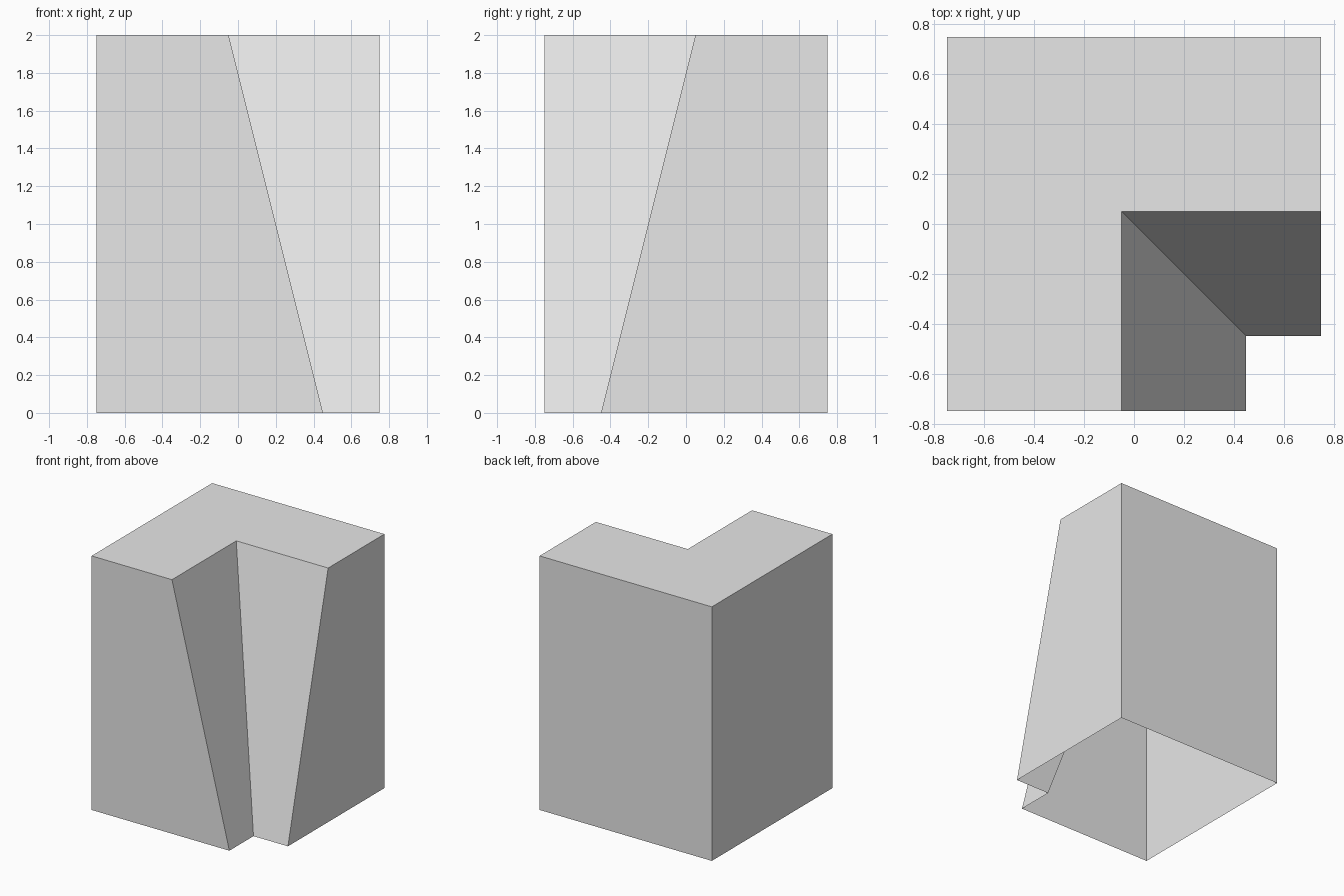
import bpy
import bmesh

default = bpy.data.objects.get("Cube")
if default:
    bpy.data.objects.remove(default, do_unlink=True)

HALF, HEIGHT = 0.75, 2.0
NOTCH_BOTTOM, NOTCH_TOP = 0.45, -0.05


def make_material(name, colour):
    mat = bpy.data.materials.new(name)
    mat.use_nodes = True
    mat.diffuse_color = colour
    mat.node_tree.nodes["Principled BSDF"].inputs["Base Color"].default_value = colour
    return mat


def notched_ring(bm, notch, z):
    """Square outline with its front corner cut back to the notch point."""
    outline = [(-HALF, -HALF), (notch, -HALF), (notch, -notch),
               (HALF, -notch), (HALF, HALF), (-HALF, HALF)]
    return [bm.verts.new((x, y, z)) for x, y in outline]


# Notched block: six walls and a top, hollow and open underneath
bm = bmesh.new()
lower = notched_ring(bm, NOTCH_BOTTOM, 0)
upper = notched_ring(bm, NOTCH_TOP, HEIGHT)
for i in range(len(lower)):
    j = (i + 1) % len(lower)
    bm.faces.new((lower[i], lower[j], upper[j], upper[i]))
bm.faces.new(upper)

mesh = bpy.data.meshes.new("notched_block")
bm.to_mesh(mesh)
bm.free()
mesh.materials.append(make_material("light grey", (0.8, 0.8, 0.8, 1.0)))
block = bpy.data.objects.new("notched_block", mesh)
bpy.context.collection.objects.link(block)
